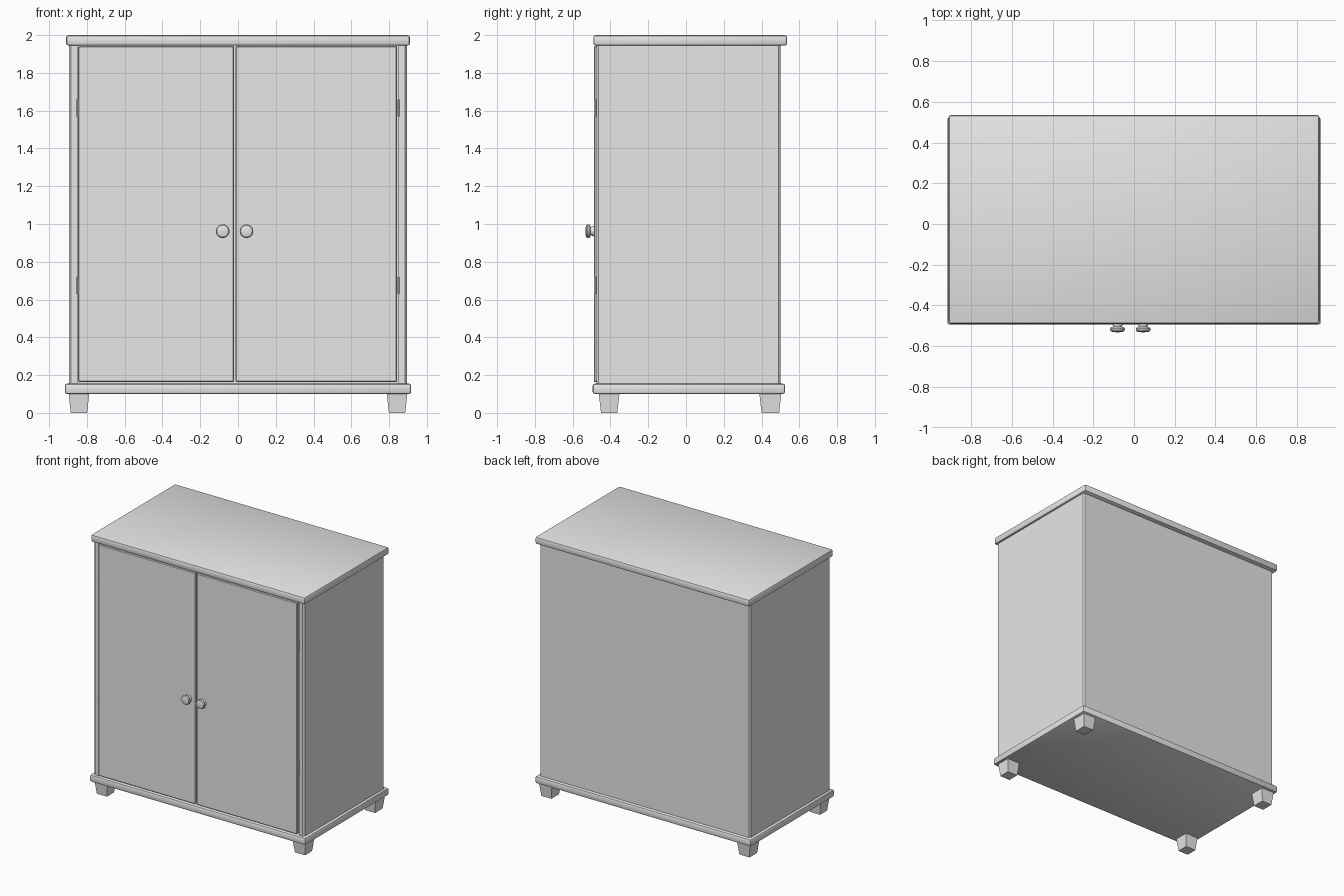
import bpy, bmesh, math
from mathutils import Matrix

if "Cube" in bpy.data.objects:
    bpy.data.objects.remove(bpy.data.objects["Cube"])

grey = bpy.data.materials.new("plain_grey")
grey.use_nodes = True
GREY = (0.8, 0.8, 0.8, 1)
grey.diffuse_color = GREY
grey.node_tree.nodes["Principled BSDF"].inputs["Base Color"].default_value = GREY


def finish(bm, name, smooth=False):
    bmesh.ops.recalc_face_normals(bm, faces=bm.faces)
    mesh = bpy.data.meshes.new(name)
    bm.to_mesh(mesh)
    bm.free()
    mesh.materials.append(grey)
    obj = bpy.data.objects.new(name, mesh)
    bpy.context.collection.objects.link(obj)
    if smooth:
        bpy.ops.object.select_all(action='DESELECT')
        obj.select_set(True)
        bpy.context.view_layer.objects.active = obj
        bpy.ops.object.shade_smooth_by_angle(angle=math.radians(35))
    return obj


def box(name, x, y, z, bevel=0.0, segments=2, taper=0.0):
    """Box from (min, max) ranges; taper pulls in the bottom corners."""
    bm = bmesh.new()
    bmesh.ops.create_cube(bm, size=1)
    for v in bm.verts:
        sx, sy, low = 2 * v.co.x, 2 * v.co.y, v.co.z < 0
        v.co = (x[sx > 0], y[sy > 0], z[not low])
        if low:
            v.co.x -= sx * taper
            v.co.y -= sy * taper
    if bevel:
        bmesh.ops.bevel(bm, geom=bm.edges[:], offset=bevel, segments=segments,
                        profile=0.5, affect='EDGES')
    return finish(bm, name, bool(bevel))


def lathe(name, profile, matrix, steps=24):
    """Spin (radius, height) points around the local z axis."""
    bm = bmesh.new()
    verts = [bm.verts.new((r, 0, h)) for r, h in profile]
    edges = [bm.edges.new(pair) for pair in zip(verts, verts[1:])]
    bmesh.ops.spin(bm, geom=verts + edges, axis=(0, 0, 1), cent=(0, 0, 0),
                   steps=steps, angle=math.tau)
    bmesh.ops.remove_doubles(bm, verts=bm.verts, dist=0.0001)
    bm.transform(matrix)
    return finish(bm, name, True)


# Top and base boards
box("top_board", (-0.91, 0.91), (-0.49, 0.535), (1.945, 2.0), 0.012)
box("base_board", (-0.917, 0.917), (-0.494, 0.525), (0.1, 0.155), 0.012)

# Carcass: U-shaped wall outline with eased corners, raised between the boards
half = [(0.85, 0.46), (0.85, -0.475), (0.883, -0.475), (0.895, -0.463),
        (0.895, 0.49), (0.885, 0.5)]
outline = half + [(-x, y) for x, y in reversed(half)]
bm = bmesh.new()
floor = bm.faces.new([bm.verts.new((x, y, 0.15)) for x, y in outline])
raised = bmesh.ops.extrude_face_region(bm, geom=[floor])
bmesh.ops.translate(bm, vec=(0, 0, 1.8),
                    verts=[g for g in raised["geom"] if isinstance(g, bmesh.types.BMVert)])
finish(bm, "carcass")

# Doors, meeting slightly right of centre
DOOR_Y, DOOR_Z = (-0.488, -0.45), (0.163, 1.942)
box("right_door", (-0.846, -0.021), DOOR_Y, DOOR_Z, 0.005, 1)
box("left_door", (-0.012, 0.842), DOOR_Y, DOOR_Z, 0.005, 1)

# Round knobs with a narrow neck
knob = [(0, 0), (0.028, 0), (0.024, 0.01), (0.022, 0.018), (0.032, 0.021),
        (0.036, 0.026), (0.036, 0.034), (0.031, 0.041), (0.022, 0.044), (0, 0.045)]
for side, x in (("right", -0.081), ("left", 0.045)):
    lathe(side + "_knob", knob,
          Matrix.Translation((x, -0.487, 0.962)) @ Matrix.Rotation(math.pi / 2, 4, 'X'))

# Barrel hinges and tapered feet
for side, s in (("right", -1), ("left", 1)):
    for level, z in (("lower", 0.63), ("upper", 1.57)):
        lathe(f"{side}_{level}_hinge", [(0, 0), (0.005, 0), (0.005, 0.09), (0, 0.09)],
              Matrix.Translation((s * 0.85, -0.477, z)), 10)
    x = sorted((s * 0.787, s * 0.897))
    box(f"{side}_front_foot", x, (-0.462, -0.352), (0, 0.105), taper=0.012)
    box(f"{side}_back_foot", x, (0.388, 0.505), (0, 0.105), taper=0.012)
